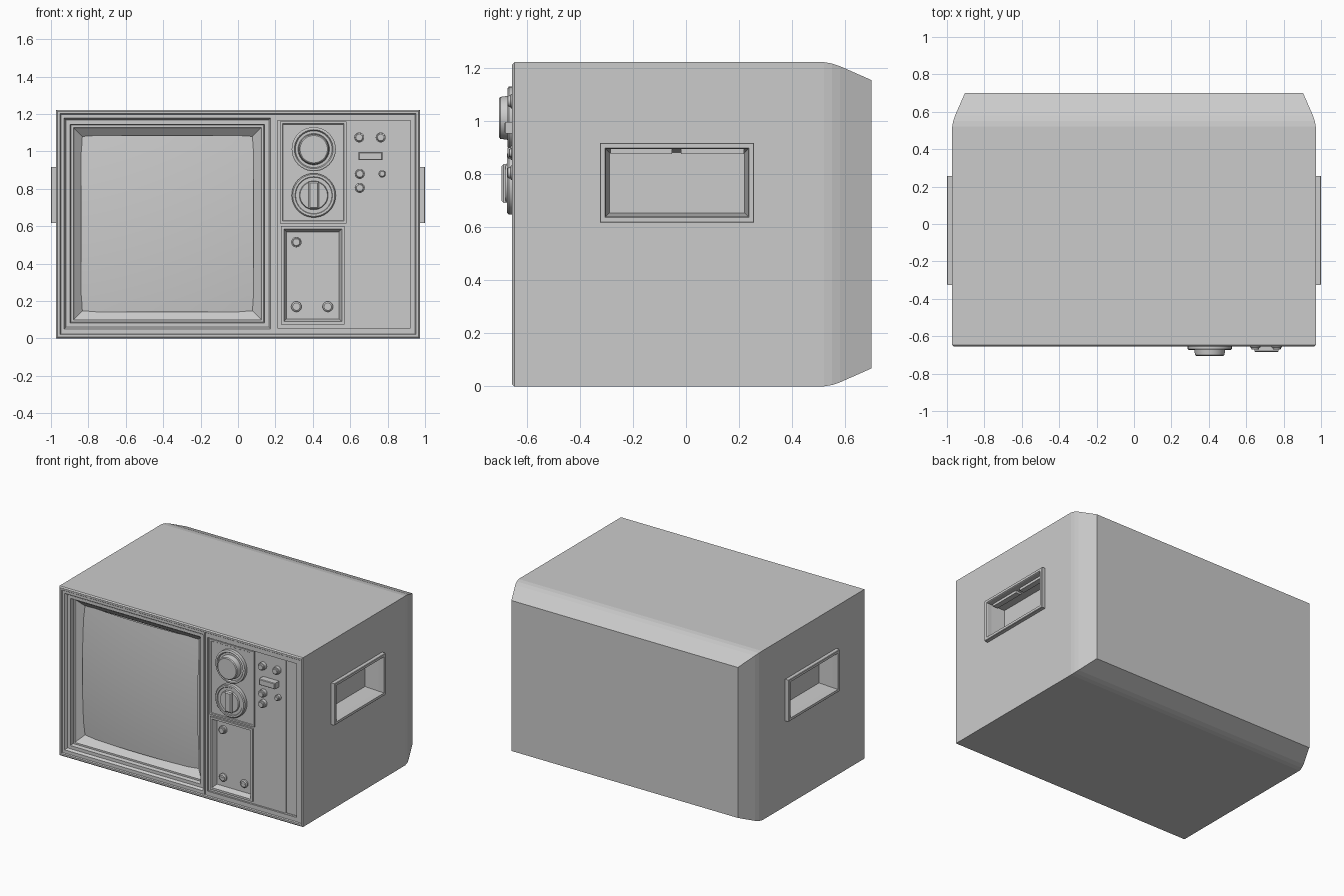
import bpy, bmesh, math
from mathutils import Vector

if "Cube" in bpy.data.objects:
    bpy.data.objects.remove(bpy.data.objects["Cube"])


def finish(name, bm, recalc=False, angle=30):
    if recalc:
        bmesh.ops.recalc_face_normals(bm, faces=bm.faces)
    me = bpy.data.meshes.new(name)
    bm.to_mesh(me)
    bm.free()
    ob = bpy.data.objects.new(name, me)
    bpy.context.collection.objects.link(ob)
    bpy.ops.object.select_all(action='DESELECT')
    ob.select_set(True)
    bpy.context.view_layer.objects.active = ob
    if angle:
        bpy.ops.object.shade_smooth_by_angle(angle=math.radians(angle))
    return ob


def loft(name, rect, steps, place, cap_start=False, cap_end=True, flip=False):
    """Stack of rectangles: each step is (inset, depth)."""
    a0, a1, b0, b1 = rect
    bm = bmesh.new()
    rings = []
    for i, d in steps:
        pts = [(a0 + i, b0 + i), (a1 - i, b0 + i), (a1 - i, b1 - i), (a0 + i, b1 - i)]
        rings.append([bm.verts.new(place(a, b, d)) for a, b in pts])
    for p, q in zip(rings, rings[1:]):
        for k in range(4):
            n = (k + 1) % 4
            bm.faces.new((p[k], p[n], q[n], q[k]))
    if cap_end:
        bm.faces.new(rings[-1])
    if cap_start:
        bm.faces.new(rings[0][::-1])
    if flip:
        bmesh.ops.reverse_faces(bm, faces=bm.faces)
    return finish(name, bm, cap_start and cap_end, 0)


def front(a, b, d):
    return (a, d, b)


def box(name, x0, x1, y0, y1, z0, z1):
    return loft(name, (x0, x1, z0, z1), [(0, y0), (0, y1)], front, True, True)


def lathe(name, cx, cz, profile, segs=32):
    """Turned part facing the front: profile of (radius, y)."""
    bm = bmesh.new()
    rings = [[bm.verts.new((cx + r * math.cos(2 * math.pi * k / segs), y,
                            cz + r * math.sin(2 * math.pi * k / segs)))
              for k in range(segs)] for r, y in profile]
    for p, q in zip(rings, rings[1:]):
        for k in range(segs):
            n = (k + 1) % segs
            bm.faces.new((p[k], p[n], q[n], q[k]))
    bm.faces.new(rings[-1])
    bm.faces.new(rings[0][::-1])
    return finish(name, bm, True)


# Cabinet shell with a chamfered back and a slightly stepped front rim
cabinet = loft("cabinet", (-0.972, 0.972, 0, 1.222),
               [(0.025, -0.648), (0.02, -0.655), (0.008, -0.655), (0, -0.647), (0, 0.52),
                (0.005, 0.55), (0.015, 0.58), (0.068, 0.70)], front, True, True)

# Openings in the cabinet
SCREEN = (-0.93, 0.175, 0.05, 1.178)
HANDLE = (-0.325, 0.257, 0.617, 0.918)
HATCH = (0.23, 0.57, 0.075, 0.60)
cutters = [
    box("screen_cutter", -0.93, 0.175, -0.8, -0.5, 0.05, 1.178),
    box("divider_cutter", 0.188, 0.195, -0.8, -0.64, 0.026, 1.196),
    box("panel_cutter", 0.21, 0.922, -0.8, -0.635, 0.056, 1.165),
    box("strip_cutter", 0.828, 0.921, -0.8, -0.628, 0.057, 1.164),
    box("hatch_cutter", 0.24, 0.56, -0.8, -0.58, 0.085, 0.59),
    box("right_pocket_cutter", 0.84, 1.1, -0.31, 0.242, 0.63, 0.905),
    box("left_pocket_cutter", -1.1, -0.84, -0.31, 0.242, 0.63, 0.905),
]
for c in cutters:
    c.hide_render = True
    m = cabinet.modifiers.new("cut", 'BOOLEAN')
    m.operation = 'DIFFERENCE'
    m.solver = 'EXACT'
    m.object = c
    bpy.context.view_layer.objects.active = cabinet
    bpy.ops.object.modifier_apply(modifier=m.name)
for c in cutters:
    bpy.data.objects.remove(c)

# Stepped bezel around the screen
loft("screen_bezel", SCREEN,
     [(0, -0.65), (0.01, -0.632), (0.033, -0.632), (0.038, -0.605), (0.05, -0.605),
      (0.055, -0.595), (0.095, -0.56), (0.105, -0.545)], front, cap_end=False)

# Bulging screen glass
bm = bmesh.new()
bmesh.ops.create_grid(bm, x_segments=20, y_segments=20, size=1)
for v in bm.verts:
    u, w = v.co.x, v.co.y
    bulge = 0.045 * (1 - u * u * 0.5 - w * w * 0.5)
    v.co = Vector((-0.3775 + 0.461 * u, -0.555 - bulge, 0.614 + 0.472 * w))
finish("screen_glass", bm, angle=60)

# Control plate and recessed hatch
loft("knob_plate", (0.225, 0.58, 0.615, 1.16),
     [(0, -0.63), (0, -0.648), (0.012, -0.648), (0.015, -0.644)], front, True)
loft("hatch", HATCH,
     [(0, -0.63), (0, -0.648), (0.015, -0.648), (0.03, -0.61)], front)

# Large knobs
lathe("upper_knob", 0.405, 1.012,
      [(0.118, -0.635), (0.118, -0.668), (0.112, -0.672), (0.104, -0.672), (0.098, -0.662),
       (0.084, -0.662), (0.079, -0.70), (0.073, -0.705)], 40)
lathe("lower_knob", 0.405, 0.765,
      [(0.118, -0.635), (0.118, -0.668), (0.112, -0.674), (0.1, -0.674), (0.097, -0.67),
       (0.077, -0.67), (0.073, -0.68)], 40)
loft("lower_knob_grip", (0.377, 0.433, 0.692, 0.838),
     [(0, -0.67), (0, -0.688), (0.008, -0.696)], front, True)

# Small buttons and rectangular switch
for i, (x, z, r, y) in enumerate([(0.648, 1.075, 0.027, -0.672), (0.763, 1.075, 0.027, -0.672),
                                  (0.651, 0.88, 0.027, -0.672), (0.771, 0.88, 0.02, -0.668),
                                  (0.651, 0.805, 0.027, -0.672), (0.312, 0.515, 0.028, -0.638)]):
    lathe(f"button_{i + 1}", x, z, [(r, y + 0.045), (r, y + 0.012), (r * 0.8, y + 0.01),
                                    (r * 0.75, y + 0.002), (r * 0.65, y)], 20)
loft("switch", (0.645, 0.772, 0.953, 0.996),
     [(0, -0.63), (0, -0.68), (0.004, -0.684)], front, True)

# Cross-head screws on the hatch
for i, x in enumerate((0.312, 0.48)):
    lathe(f"screw_{i + 1}", x, 0.17, [(0.028, -0.60), (0.028, -0.62), (0.02, -0.626)], 20)
    box(f"screw_cross_a_{i + 1}", x - 0.019, x + 0.019, -0.629, -0.62, 0.166, 0.174)
    box(f"screw_cross_b_{i + 1}", x - 0.004, x + 0.004, -0.629, -0.62, 0.151, 0.189)

# Recessed side handles with raised frames, mirrored left and right
for s, side in ((1, "right"), (-1, "left")):
    loft(f"{side}_handle", HANDLE,
         [(0, 0.965), (0, 0.997), (0.003, 1.0), (0.02, 1.0), (0.023, 0.995),
          (0.024, 0.96), (0.036, 0.86)],
         lambda a, b, d, s=s: (s * d, a, b), flip=s < 0)
    for k, (y0, y1) in enumerate(((-0.285, -0.052), (-0.018, 0.218))):
        x0, x1 = sorted((s * 0.92, s * 0.96))
        box(f"{side}_grip_lip_{k + 1}", x0, x1, y0, y1, 0.876, 0.9)
